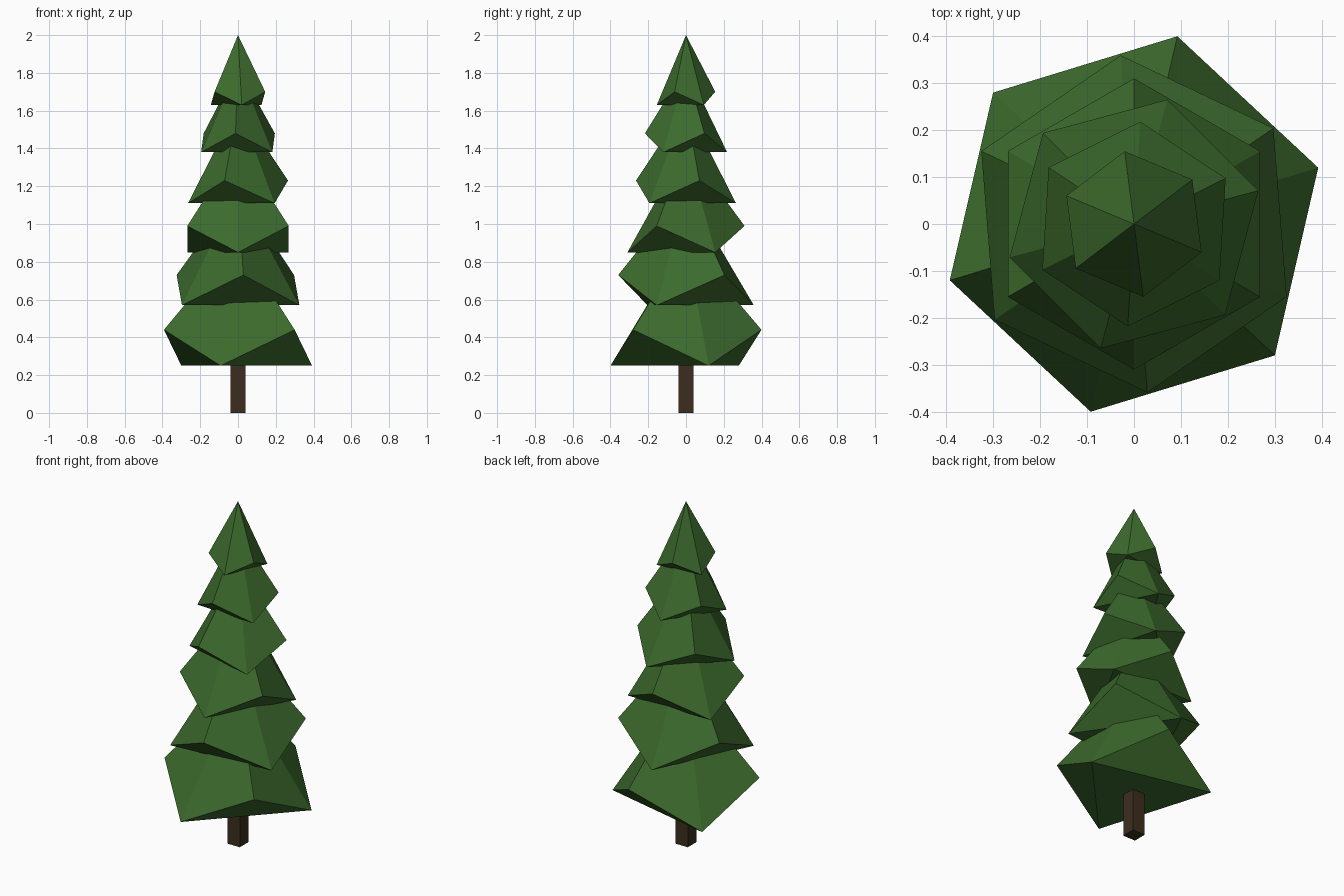
import bpy, bmesh
from math import cos, sin, radians

if "Cube" in bpy.data.objects:
    bpy.data.objects.remove(bpy.data.objects["Cube"])


def material(name, color):
    m = bpy.data.materials.new(name)
    m.diffuse_color = (*color, 1)
    m.use_nodes = True
    m.node_tree.nodes["Principled BSDF"].inputs["Base Color"].default_value = m.diffuse_color
    return m


def add_object(name, bm, mat):
    bmesh.ops.recalc_face_normals(bm, faces=bm.faces[:])
    mesh = bpy.data.meshes.new(name)
    bm.to_mesh(mesh)
    bm.free()
    mesh.materials.append(mat)
    obj = bpy.data.objects.new(name, mesh)
    bpy.context.collection.objects.link(obj)
    return obj


def tier(name, radius, z_low, z_high, z_apex, angle, mat):
    """Six-sided cone whose rim corners alternate between low and high."""
    bm = bmesh.new()
    rim = []
    for i in range(6):
        a = radians(angle + 60 * i)
        z = z_high if i % 2 else z_low
        rim.append(bm.verts.new((radius * cos(a), radius * sin(a), z)))
    apex = bm.verts.new((0, 0, z_apex))
    for i in range(6):
        bm.faces.new((rim[i], rim[(i + 1) % 6], apex))
    # underside: flat triangle with three raised flaps
    bm.faces.new((rim[4], rim[2], rim[0]))
    for i in (0, 2, 4):
        bm.faces.new((rim[i], rim[(i + 2) % 6], rim[i + 1]))
    return add_object(name, bm, mat)


green = material("needles", (0.045, 0.145, 0.026))
brown = material("bark", (0.045, 0.027, 0.013))

# trunk
bm = bmesh.new()
bmesh.ops.create_cube(bm, size=1)
for v in bm.verts:
    v.co.x *= 0.08
    v.co.y *= 0.08
    v.co.z = (v.co.z + 0.5) * 0.3
add_object("trunk", bm, brown)

# foliage tiers: radius, low z, high z, apex z, angle of a low corner
tiers = [
    (0.410, 0.25, 0.44, 0.91, 17),
    (0.360, 0.57, 0.73, 1.18, 94.5),
    (0.310, 0.85, 0.99, 1.41, 30),
    (0.274, 1.11, 1.23, 1.63, 75),
    (0.218, 1.38, 1.48, 1.83, 86.5),
    (0.156, 1.63, 1.70, 2.00, 37.3),
]
for i, t in enumerate(tiers):
    tier(f"foliage_tier_{i + 1}", *t, green)
